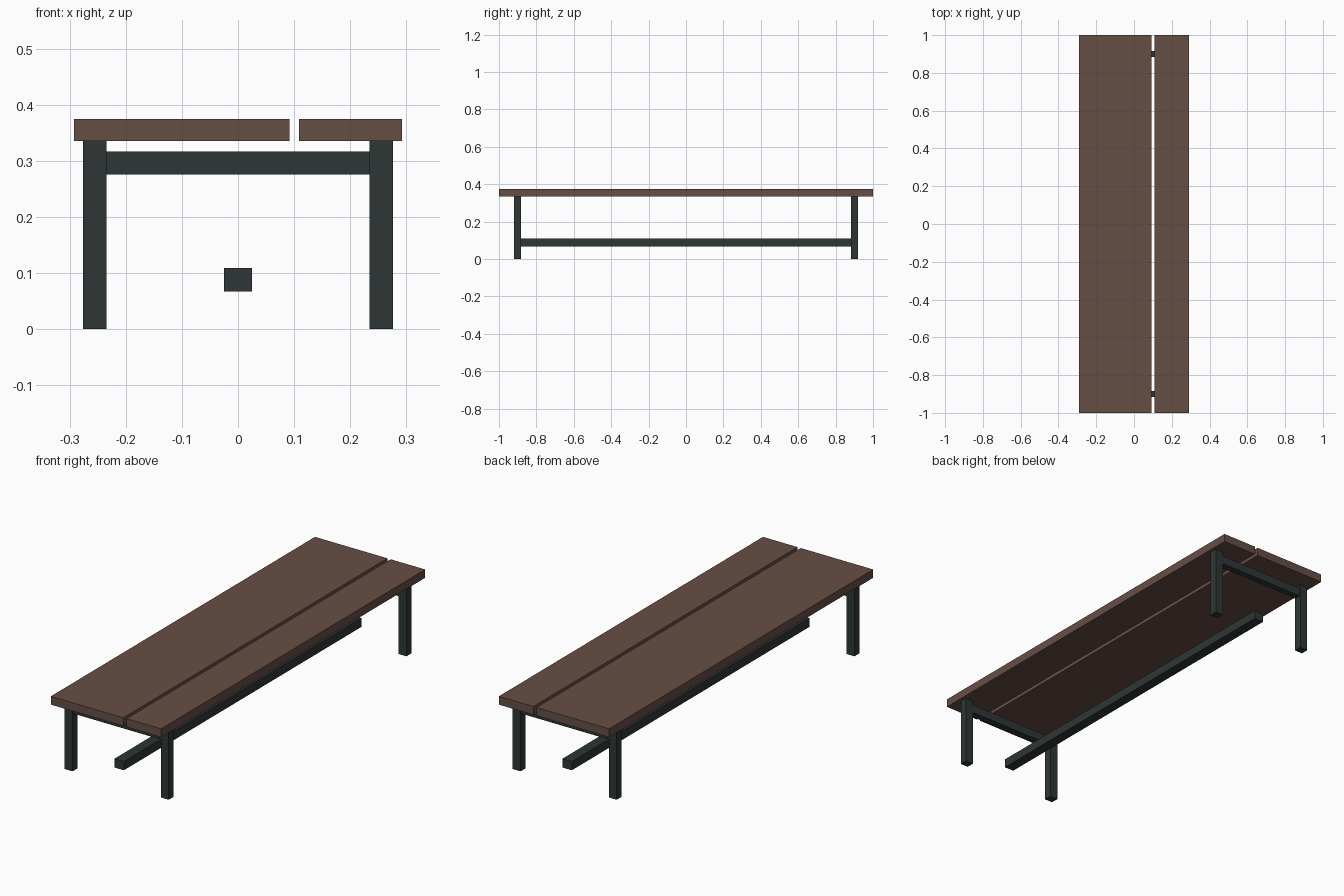
import bpy
import bmesh

if "Cube" in bpy.data.objects:
    bpy.data.objects.remove(bpy.data.objects["Cube"])


def material(name, rgb):
    m = bpy.data.materials.new(name)
    m.diffuse_color = (*rgb, 1)
    m.use_nodes = True
    m.node_tree.nodes["Principled BSDF"].inputs["Base Color"].default_value = m.diffuse_color
    return m


wood = material("brown wood", (0.130, 0.077, 0.060))
metal = material("dark grey green", (0.027, 0.037, 0.035))


def box(name, x, y, z, mat):
    """Box from (min, max) ranges on each axis."""
    bm = bmesh.new()
    bmesh.ops.create_cube(bm, size=1)
    for v in bm.verts:
        v.co = [r[0] if c < 0 else r[1] for c, r in zip(v.co, (x, y, z))]
    mesh = bpy.data.meshes.new(name)
    bm.to_mesh(mesh)
    bm.free()
    mesh.materials.append(mat)
    ob = bpy.data.objects.new(name, mesh)
    bpy.context.collection.objects.link(ob)
    return ob


# Table top: wide and narrow planks with a gap
box("wide_plank", (-0.292, 0.092), (-1, 1), (0.335, 0.375), wood)
box("narrow_plank", (0.109, 0.292), (-1, 1), (0.335, 0.375), wood)

# Leg frames at both ends
for end, y in (("front", -0.9), ("back", 0.9)):
    for side, x in (("left", -0.255), ("right", 0.255)):
        box(f"{end}_{side}_leg", (x - 0.021, x + 0.021),
            (y - 0.019, y + 0.019), (0, 0.335), metal)
    box(f"{end}_crossbar", (-0.235, 0.235), (y - 0.016, y + 0.016),
        (0.276, 0.317), metal)

# Long low stretcher
box("stretcher", (-0.025, 0.025), (-0.9, 0.9), (0.067, 0.109), metal)
